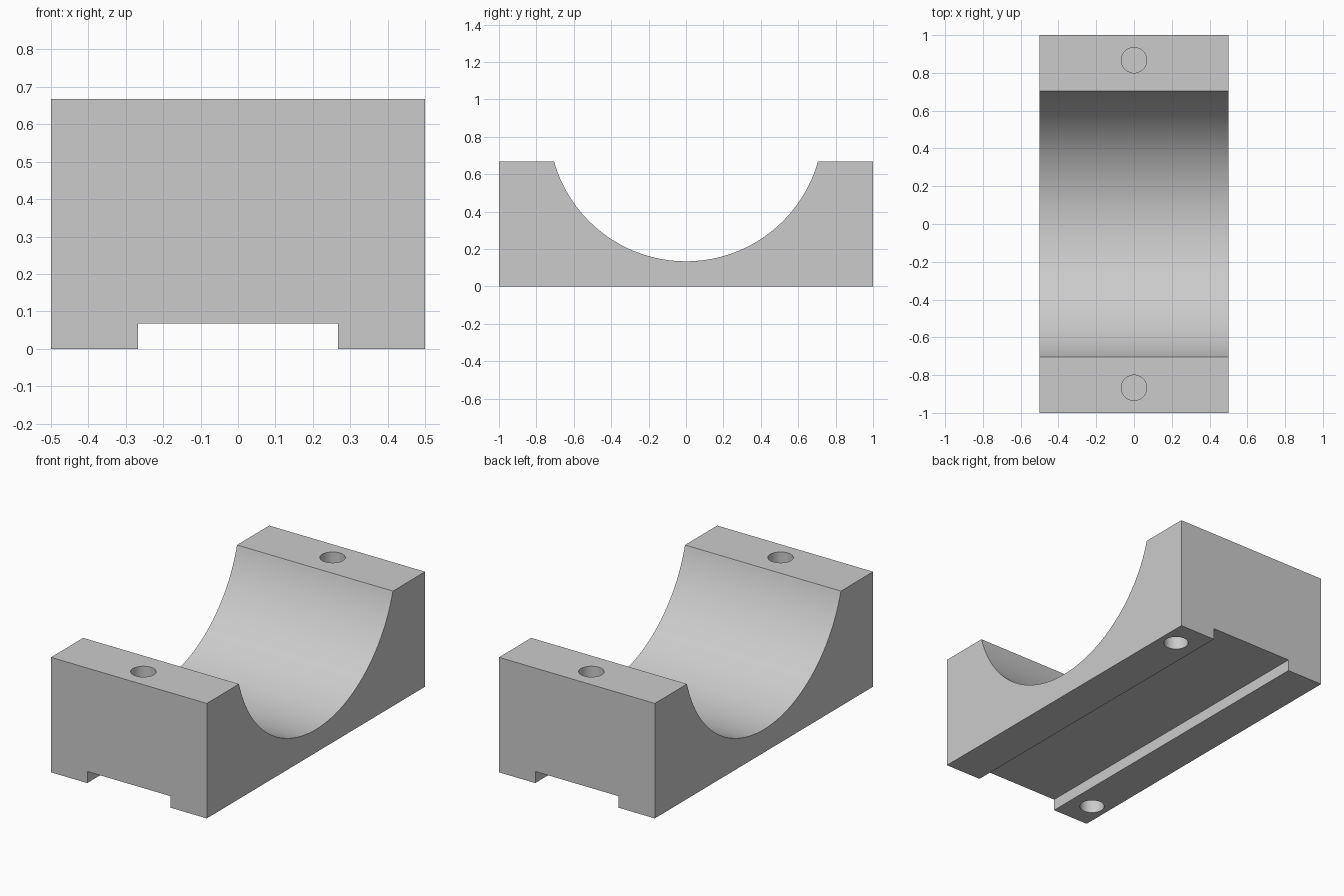
import bpy
import math

if "Cube" in bpy.data.objects:
    bpy.data.objects.remove(bpy.data.objects["Cube"], do_unlink=True)

LENGTH, WIDTH, HEIGHT = 2.0, 1.0, 0.667
HOLE_RADIUS = 0.067

grey = bpy.data.materials.new("plain grey")
grey.use_nodes = True
colour = (0.6, 0.6, 0.6, 1)
grey.diffuse_color = colour
grey.node_tree.nodes["Principled BSDF"].inputs["Base Color"].default_value = colour


def finish(name):
    obj = bpy.context.object
    obj.name = name
    bpy.ops.object.transform_apply(location=True, rotation=True, scale=True)
    obj.data.materials.append(grey)
    return obj


def box(name, size, centre):
    bpy.ops.mesh.primitive_cube_add(size=1, location=centre)
    bpy.context.object.scale = size
    return finish(name)


def cylinder(name, radius, depth, centre, sides, rotation=(0, 0, 0)):
    bpy.ops.mesh.primitive_cylinder_add(vertices=sides, radius=radius, depth=depth,
                                        location=centre, rotation=rotation)
    return finish(name)


# Solid block
block = box("saddle_block", (WIDTH, LENGTH, HEIGHT), (0, 0, HEIGHT / 2))

# Round cradle across the top, and the shallow slot along the underside
cutters = [
    cylinder("cradle_cutter", 0.733, WIDTH * 2, (0, 0, 0.867), 160, (0, math.pi / 2, 0)),
    box("slot_cutter", (0.534, LENGTH * 2, 0.134), (0, 0, 0)),
]

# Blind screw holes: centred on the top lands, diagonal on the feet
for side in (-1, 1):
    cutters.append(cylinder("top_hole_cutter", HOLE_RADIUS, 0.8,
                            (0, side * 0.867, HEIGHT), 48))
    cutters.append(cylinder("foot_hole_cutter", HOLE_RADIUS, 0.66,
                            (side * 0.4, side * 0.835, 0), 48))

# Cut everything from the block
bpy.context.view_layer.objects.active = block
for cutter in cutters:
    cutter.hide_render = True
    cut = block.modifiers.new(cutter.name, 'BOOLEAN')
    cut.operation = 'DIFFERENCE'
    cut.solver = 'EXACT'
    cut.object = cutter
    bpy.ops.object.modifier_apply(modifier=cut.name)
for cutter in cutters:
    bpy.data.objects.remove(cutter, do_unlink=True)

# Smooth curved walls, sharp edges
bpy.ops.object.select_all(action='DESELECT')
block.select_set(True)
bpy.context.view_layer.objects.active = block
bpy.ops.object.shade_smooth_by_angle(angle=math.radians(30))
